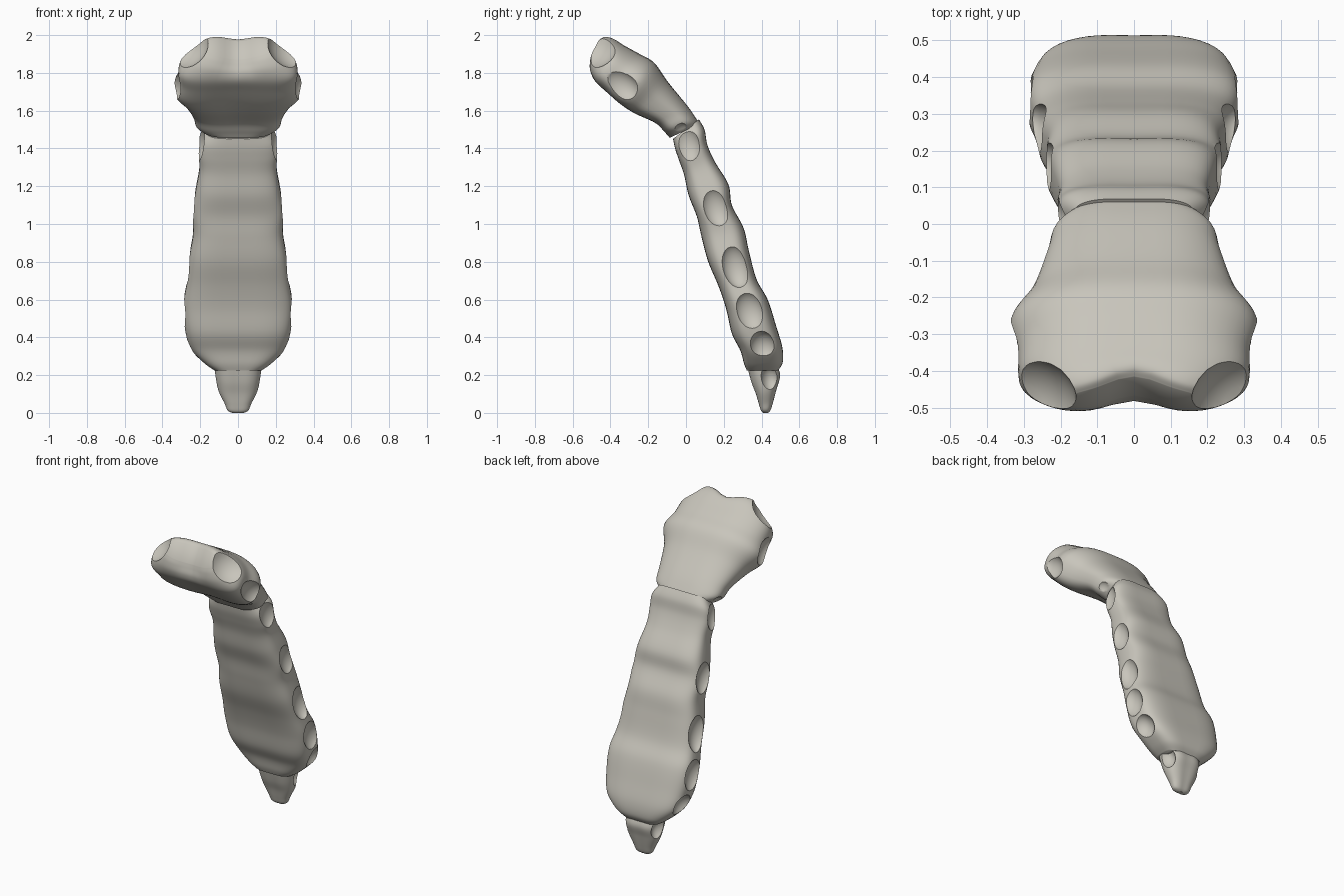
import bpy, bmesh, math
from mathutils import Vector, Matrix

default_cube = bpy.data.objects.get("Cube")
if default_cube:
    bpy.data.objects.remove(default_cube, do_unlink=True)

# One pale bone colour
bone = bpy.data.materials.new("pale bone")
bone.use_nodes = True
colour = (0.58, 0.56, 0.50, 1.0)
bone.diffuse_color = colour
bone.node_tree.nodes["Principled BSDF"].inputs["Base Color"].default_value = colour

SIDES, STEPS = 48, 6


def spline(a, b, c, d, t):
    """Smooth value between b and c."""
    return 0.5 * (2 * b + (c - a) * t + (2 * a - 5 * b + 4 * c - d) * t ** 2
                  + (3 * b - a - 3 * c + d) * t ** 3)


def refine(rings):
    """Insert smooth in-between rings."""
    out = []
    last = len(rings) - 1
    for i in range(last):
        group = [rings[max(0, min(last, i + k))] for k in (-1, 0, 1, 2)]
        for s in range(STEPS):
            out.append([spline(*vals, s / STEPS) for vals in zip(*group)])
    return out + [list(rings[-1])]


def loft(name, rings, power, dish, sag=0.0):
    """Rings are front y, front z, back y, back z, half width, centre dip.
    Sag bends the side edges forward along the middle of the part."""
    bm = bmesh.new()
    loops = []
    fine = refine(rings)
    for i, (yf, zf, yb, zb, width, dip) in enumerate(fine):
        front, back = Vector((0, yf, zf)), Vector((0, yb, zb))
        mid, half = (front + back) / 2, (back - front) / 2
        along = Vector((0, half.z, -half.y)).normalized()
        bend = sag * math.sin(math.pi * i / (len(fine) - 1))
        loop = []
        for k in range(SIDES):
            a = 2 * math.pi * k / SIDES
            c, s = math.cos(a), math.sin(a)
            u = math.copysign(abs(c) ** (2 / power), c)
            v = math.copysign(abs(s) ** (2 / power), s)
            x = u * width
            hollow = 1 - dish * math.exp(-(u / 0.4) ** 2)
            co = mid + half * (v * hollow - bend * u * u)
            co += along * dip * math.exp(-(x / 0.09) ** 2)
            loop.append(bm.verts.new((x, co.y, co.z)))
        loops.append(loop)
    for lower, upper in zip(loops, loops[1:]):
        for k in range(SIDES):
            n = (k + 1) % SIDES
            bm.faces.new((lower[k], lower[n], upper[n], upper[k]))
    # Close both ends with front-to-back strips
    for loop in (loops[0], loops[-1]):
        h = SIDES // 2
        bm.faces.new((loop[0], loop[1], loop[-1]))
        bm.faces.new((loop[h - 1], loop[h], loop[h + 1]))
        for k in range(1, h - 1):
            bm.faces.new((loop[k], loop[k + 1], loop[-k - 1], loop[-k]))
    bmesh.ops.recalc_face_normals(bm, faces=bm.faces)
    mesh = bpy.data.meshes.new(name)
    bm.to_mesh(mesh)
    bm.free()
    mesh.materials.append(bone)
    obj = bpy.data.objects.new(name, mesh)
    bpy.context.collection.objects.link(obj)
    return obj


def carve(obj, pits):
    """Scoop mirrored oval sockets: centre, radii, tilt about x, turn about z."""
    for centre, radii, tilt, turn in pits:
        for side in (1, -1):
            bm = bmesh.new()
            place = (Matrix.Translation((centre[0] * side, centre[1], centre[2]))
                     @ Matrix.Rotation(turn * side, 4, 'Z')
                     @ Matrix.Rotation(tilt, 4, 'X')
                     @ Matrix.Diagonal((*radii, 1)))
            bmesh.ops.create_uvsphere(bm, u_segments=32, v_segments=20,
                                      radius=1, matrix=place)
            mesh = bpy.data.meshes.new("socket_cutter")
            bm.to_mesh(mesh)
            bm.free()
            mesh.materials.append(bone)
            cutter = bpy.data.objects.new("socket_cutter", mesh)
            cutter.hide_render = True
            bpy.context.collection.objects.link(cutter)
            mod = obj.modifiers.new("socket", 'BOOLEAN')
            mod.operation, mod.solver, mod.object = 'DIFFERENCE', 'EXACT', cutter
            bpy.context.view_layer.objects.active = obj
            bpy.ops.object.modifier_apply(modifier=mod.name)
            bpy.data.objects.remove(cutter, do_unlink=True)


# Long flat body with gentle cross ridges
body = loft("breastbone_body", [
    (-.07, 1.45, .07, 1.555, .17, 0),
    (-.06, 1.40, .10, 1.50, .205, 0),
    (-.04, 1.34, .115, 1.42, .21, 0),
    (-.012, 1.26, .155, 1.33, .205, 0),
    (.012, 1.15, .227, 1.21, .225, 0),
    (.055, 1.04, .245, 1.10, .242, 0),
    (.08, .93, .307, .98, .238, 0),
    (.115, .80, .335, .86, .258, 0),
    (.17, .67, .375, .71, .272, 0),
    (.21, .55, .435, .60, .29, 0),
    (.24, .42, .48, .46, .28, 0),
    (.285, .33, .512, .35, .25, 0),
    (.305, .26, .515, .27, .18, 0),
    (.32, .225, .49, .225, .125, 0)], 3.4, 0.03)

# Broad upper plate with a dipped top edge
upper = loft("upper_plate", [
    (-.09, 1.455, .075, 1.53, .175, 0),
    (-.115, 1.485, .055, 1.565, .22, 0),
    (-.165, 1.535, .01, 1.63, .237, 0),
    (-.27, 1.585, -.09, 1.755, .28, 0),
    (-.345, 1.635, -.165, 1.86, .338, 0),
    (-.42, 1.70, -.25, 1.91, .318, .0),
    (-.48, 1.755, -.33, 1.955, .31, .01),
    (-.51, 1.81, -.39, 1.992, .26, .03),
    (-.515, 1.86, -.43, 2.003, .21, .045),
    (-.508, 1.89, -.455, 1.99, .18, .045)], 2.8, 0.05, 0.3)

# Small pointed lower tip
tip = loft("lower_tip", [
    (.32, .235, .485, .26, .125, 0),
    (.34, .16, .505, .20, .118, 0),
    (.365, .10, .485, .13, .102, 0),
    (.383, .045, .465, .06, .072, 0),
    (.395, .012, .45, .015, .055, 0),
    (.408, .0, .435, .0, .03, 0)], 2.4, 0.1)

# Rib sockets along the sides, shared one across the upper joint
joint = ((.235, .002, 1.43), (.065, .075, .11), .3, 0)
carve(body, [
    joint,
    ((.27, .158, 1.09), (.07, .075, .115), .3, 0),
    ((.287, .262, .78), (.07, .075, .12), .25, 0),
    ((.317, .338, .54), (.07, .08, .11), .3, 0),
    ((.29, .41, .345), (.08, .075, .09), .3, 0)])
carve(upper, [
    joint,
    ((.36, -.345, 1.735), (.07, .08, .11), .87, 0),
    ((.31, -.51, 1.98), (.16, .16, .16), 0, 0)])
carve(tip, [((.165, .45, .18), (.09, .06, .085), .2, 0)])

# Smooth shading with crisp socket rims
for part in (body, upper, tip):
    bpy.ops.object.select_all(action='DESELECT')
    part.select_set(True)
    bpy.context.view_layer.objects.active = part
    bpy.ops.object.shade_smooth_by_angle(angle=math.radians(40))
